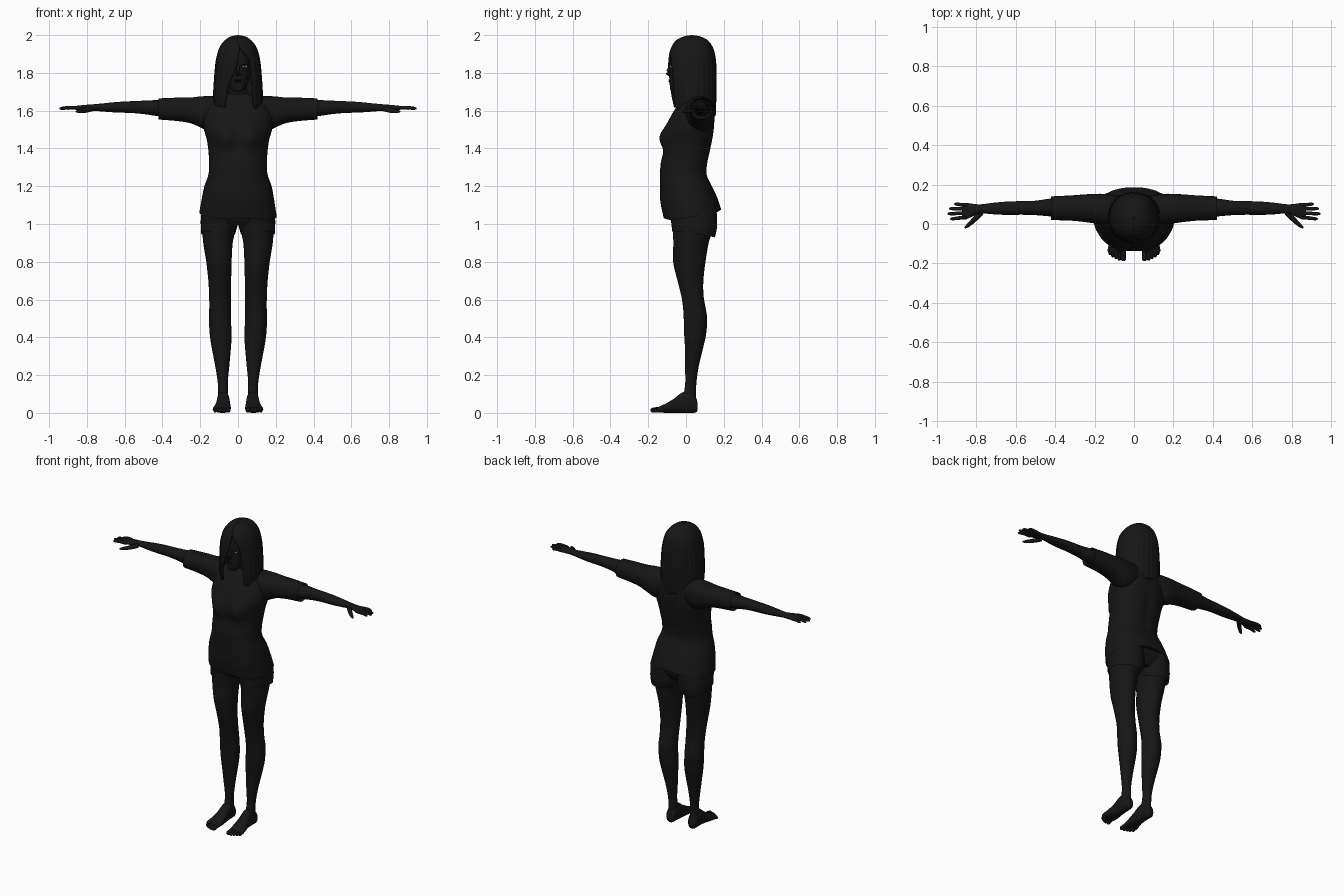
import bpy, bmesh, math
from mathutils import Vector


def material(name, v):
    m = bpy.data.materials.new(name)
    m.diffuse_color = (v, v, v, 1)
    return m


DARK = material("near_black", 0.008)
WHITE = material("eye_white", 0.7)


def finish(name, verts, faces, mirror=False, mat=DARK, recalc=True):
    me = bpy.data.meshes.new(name)
    me.from_pydata(verts, [], faces)
    if recalc:
        bm = bmesh.new()
        bm.from_mesh(me)
        bmesh.ops.recalc_face_normals(bm, faces=bm.faces)
        bm.to_mesh(me)
        bm.free()
    me.materials.append(mat)
    me.shade_smooth()
    me.set_sharp_from_angle(angle=math.radians(50))
    ob = bpy.data.objects.new(name, me)
    bpy.context.collection.objects.link(ob)
    if mirror:
        ob.modifiers.new("Mirror", 'MIRROR').use_mirror_merge = False
    return ob


def skin(name, rings, **kw):
    """Bridge closed rings of equal size and cap both ends."""
    n = len(rings[0])
    verts = [p for r in rings for p in r]
    faces = [(i*n+j, i*n+(j+1) % n, (i+1)*n+(j+1) % n, (i+1)*n+j)
             for i in range(len(rings)-1) for j in range(n)]
    faces += [tuple(range(n)), tuple(range(len(verts)-n, len(verts)))]
    return finish(name, verts, faces, **kw)


def smooth_rows(rows, sub=4):
    """Catmull-Rom interpolation of number rows."""
    out = []
    for i in range(len(rows)-1):
        p0, p1, p2, p3 = (rows[max(0, min(len(rows)-1, i+k))] for k in (-1, 0, 1, 2))
        for s in range(sub):
            t = s/sub
            out.append(tuple(0.5*(2*b+(c-a)*t+(2*a-5*b+4*c-d)*t*t+(3*b-a-3*c+d)*t**3)
                             for a, b, c, d in zip(p0, p1, p2, p3)))
    return out+[tuple(rows[-1])]


def loft(name, axis, rows, p=2.0, n=32, lip=False, warp=None, **kw):
    """Rows: position on axis, then min/max on the two other axes."""
    rows = smooth_rows(rows)
    if lip:
        s, a0, a1, b0, b1 = rows[-1]
        back = 0.02 if rows[-2][0] > s else -0.02
        rows.append((s+back, a0+.008, a1-.008, b0+.008, b1-.008))
    rings = []
    for s, a0, a1, b0, b1 in rows:
        ring = []
        for j in range(n):
            t = 2*math.pi*j/n
            c, d = (math.copysign(abs(f(t))**(2/p), f(t)) for f in (math.cos, math.sin))
            a, b = (a0+a1)/2+c*(a1-a0)/2, (b0+b1)/2+d*(b1-b0)/2
            v = {'x': (s, a, b), 'y': (a, s, b), 'z': (a, b, s)}[axis]
            ring.append(warp(*v) if warp else v)
        rings.append(ring)
    return skin(name, rings, **kw)


def tube(name, pts, radii, n=12, **kw):
    """Rounded tapering tube for fingers and toes."""
    rows = smooth_rows([(*q, r) for q, r in zip(pts, radii)], 3)
    P = [Vector(r[:3]) for r in rows]
    rings = []
    for i, r in enumerate(rows):
        q = (P[min(i+1, len(P)-1)]-P[max(i-1, 0)]).to_track_quat('Z', 'Y')
        rings.append([P[i]+q @ Vector((r[3]*math.cos(2*math.pi*j/n), r[3]*math.sin(2*math.pi*j/n), 0))
                      for j in range(n)])
    return skin(name, rings, **kw)


def ball(name, c, s, **kw):
    bm = bmesh.new()
    bmesh.ops.create_uvsphere(bm, u_segments=20, v_segments=12, radius=1)
    bm.verts.index_update()
    verts = [tuple(c[k]+v.co[k]*s[k] for k in range(3)) for v in bm.verts]
    faces = [tuple(v.index for v in f.verts) for f in bm.faces]
    bm.free()
    return finish(name, verts, faces, **kw)


def sym(rows):
    return [(z, -w, w, f, b) for z, w, f, b in rows]


# Shirt body with bust and slanted wavy hem
def drape(x, y, z):
    if y < 0.0:
        y -= 0.034*math.exp(-((abs(x)-.072)/.05)**2-((z-1.455)/.055)**2)
    if y > 0.05:
        y -= 0.01*math.exp(-(x/.025)**2-((z-1.4)/.15)**2)
    if z < 1.2:
        k = (1.2-z)/.15
        z += k*((y-.03)*.15+.006*math.sin(22*x+1)-.04*x)
    return x, y, z


loft("shirt_body", 'z', sym([
    (1.69, .062, .01, .105), (1.675, .105, -.005, .125), (1.64, .15, -.035, .143),
    (1.58, .178, -.075, .152), (1.51, .182, -.108, .15), (1.45, .166, -.115, .142),
    (1.39, .157, -.118, .13), (1.32, .153, -.134, .115), (1.26, .157, -.137, .112),
    (1.2, .178, -.137, .138), (1.13, .192, -.136, .165), (1.05, .205, -.118, .186)]),
    p=2.3, n=64, lip=True, warp=drape)

# Sleeves
loft("shirt_sleeve", 'x', [
    (.07, .0, .14, 1.53, 1.675), (.14, -.005, .152, 1.49, 1.678), (.2, .003, .153, 1.512, 1.675),
    (.25, .01, .15, 1.533, 1.67), (.32, .017, .145, 1.545, 1.669), (.42, .02, .14, 1.553, 1.665)],
    p=2.2, lip=True, mirror=True)

# Shorts: hip section and two short legs
loft("shorts_hips", 'z', sym([(1.18, .165, -.1, .13), (1.1, .185, -.1, .155),
                              (1.04, .188, -.088, .15), (.995, .15, -.06, .12)]), p=2.3)
loft("shorts_leg", 'z', [
    (1.1, .002, .183, -.09, .158), (1.04, .002, .196, -.085, .164), (1.0, .003, .197, -.077, .162),
    (.96, .014, .195, -.074, .153)], p=2.2, lip=True, mirror=True,
    warp=lambda x, y, z: (x, y, z-(max(0, y)*.2 if z < 1.03 else 0)))

# Legs
loft("leg", 'z', [
    (1.04, .01, .185, -.07, .14), (.97, .014, .188, -.07, .14), (.9, .028, .184, -.067, .12),
    (.8, .034, .168, -.068, .103), (.7, .036, .157, -.045, .092), (.62, .036, .153, -.025, .093),
    (.56, .038, .152, -.016, .103), (.5, .038, .154, -.012, .112), (.42, .034, .15, -.01, .107),
    (.35, .037, .14, -.006, .092), (.25, .046, .121, -.005, .068), (.16, .054, .107, -.004, .055),
    (.1, .052, .106, -.012, .054), (.05, .053, .106, -.02, .055)], mirror=True)

# Feet and toes
loft("foot", 'y', [
    (.062, .066, .094, .015, .05), (.052, .052, .107, .002, .08), (.02, .047, .111, 0, .112),
    (-.02, .044, .112, 0, .108), (-.06, .041, .117, 0, .078), (-.1, .038, .127, 0, .053),
    (-.135, .04, .134, .002, .037), (-.15, .05, .126, .006, .028)], p=2.4, mirror=True)
for i, (x, tip, r) in enumerate([(.053, -.188, .0125), (.074, -.186, .0095), (.091, -.178, .009),
                                 (.107, -.169, .0085), (.121, -.158, .008)]):
    tube(f"toe_{i+1}", [(x, -.12, .024), (x, tip+.025, .017), (x, tip+.008, r+.001), (x, tip, r)],
         [r*.9, r, r, r*.45], mirror=True)

# Arms with palms
loft("arm", 'x', [
    (.36, .035, .13, 1.57, 1.657), (.43, .039, .128, 1.572, 1.656), (.5, .045, .118, 1.582, 1.653),
    (.57, .047, .116, 1.588, 1.65), (.64, .046, .114, 1.59, 1.646), (.71, .049, .108, 1.595, 1.639),
    (.775, .054, .1, 1.6, 1.633), (.805, .045, .101, 1.6, 1.631), (.835, .031, .105, 1.602, 1.628),
    (.86, .024, .107, 1.605, 1.625), (.872, .03, .102, 1.609, 1.622)], mirror=True)
for nm, y0, x1, y1 in (("index", .034, .932, .026), ("middle", .055, .946, .052),
                       ("ring", .076, .938, .078), ("little", .096, .912, .101)):
    xm = (.85+x1)/2
    tube(nm+"_finger", [(.845, y0, 1.615), (xm, (y0+y1)/2, 1.616), (x1-.01, y1, 1.612), (x1, y1, 1.611)],
         [.0095, .009, .0075, .003], mirror=True)
tube("thumb", [(.775, .058, 1.61), (.805, .027, 1.602), (.84, -.006, 1.597), (.858, -.019, 1.595)],
     [.014, .013, .0095, .004], mirror=True)

# Neck, head and facial features
loft("neck", 'z', sym([(1.6, .07, .0, .115), (1.67, .055, .005, .1), (1.72, .048, .002, .098),
                       (1.78, .05, .0, .1)]))
loft("head", 'z', sym([
    (1.698, .015, -.072, -.045), (1.708, .03, -.082, -.015), (1.735, .047, -.086, .04),
    (1.77, .061, -.087, .08), (1.81, .07, -.086, .11), (1.86, .076, -.085, .13),
    (1.91, .076, -.078, .13), (1.95, .06, -.052, .11), (1.972, .03, -.01, .07)]), p=2.2)
tube("nose", [(0, -.082, 1.85), (0, -.088, 1.825), (0, -.096, 1.8), (0, -.086, 1.788)],
     [.005, .008, .011, .006])
for x in (-.009, .009):
    ball("nostril_wing", (x, -.088, 1.795), (.007, .008, .006))
ball("upper_lip", (0, -.085, 1.762), (.021, .008, .0045))
ball("lower_lip", (0, -.084, 1.754), (.018, .008, .0055))
ball("eye", (.034, -.074, 1.834), (.0155, .012, .0075), mirror=True, mat=WHITE)
ball("iris", (.034, -.083, 1.834), (.0055, .004, .0065), mirror=True)
tube("eyelid", [(.017, -.084, 1.835), (.026, -.087, 1.842), (.04, -.084, 1.843), (.051, -.076, 1.837)],
     [.002, .003, .003, .002], mirror=True)


# Hair: open shell with a side-swept fringe, strands and uneven ends
def hair():
    rows = smooth_rows([  # z, half width, front, back, left edge x, right edge x
        (2.0, .004, .026, .034, 0, 0), (1.992, .04, -.015, .078, 0, 0), (1.97, .073, -.055, .118, 0, 0),
        (1.93, .1, -.08, .144, .01, .005), (1.88, .114, -.092, .156, .052, 0), (1.83, .121, -.095, .16, .068, -.008),
        (1.78, .125, -.094, .161, .074, -.03), (1.72, .129, -.091, .161, .076, -.05),
        (1.66, .131, -.087, .159, .077, -.06), (1.6, .124, -.082, .157, .078, -.066)], 5)
    n, verts = 96, []
    for z, w, f, b, xl, xr in rows:
        t0 = math.asin(max(-.95, min(.95, xl/w)))
        t1 = 2*math.pi+math.asin(max(-.95, min(.95, xr/w)))
        for j in range(n+1):
            t = t0+(t1-t0)*j/n
            k = 1+.014*math.sin(26*t)*min(1, (2-z)*6)
            s, c = (math.copysign(abs(g(t))**.9, g(t)) for g in (math.sin, math.cos))
            drop = .98-.16*math.cos(t)+.05*math.sin(9*t)
            zz = z if z > 1.75 else 1.75-(1.75-z)*drop
            verts.append((w*k*s, (f+b)/2-(b-f)/2*k*c, zz))
    m = n+1
    faces = [(i*m+j, (i+1)*m+j, (i+1)*m+j+1, i*m+j+1) for i in range(len(rows)-1) for j in range(n)]
    ob = finish("hair", verts, faces, recalc=False)
    sol = ob.modifiers.new("Solidify", 'SOLIDIFY')
    sol.thickness, sol.offset = .01, -1


hair()
